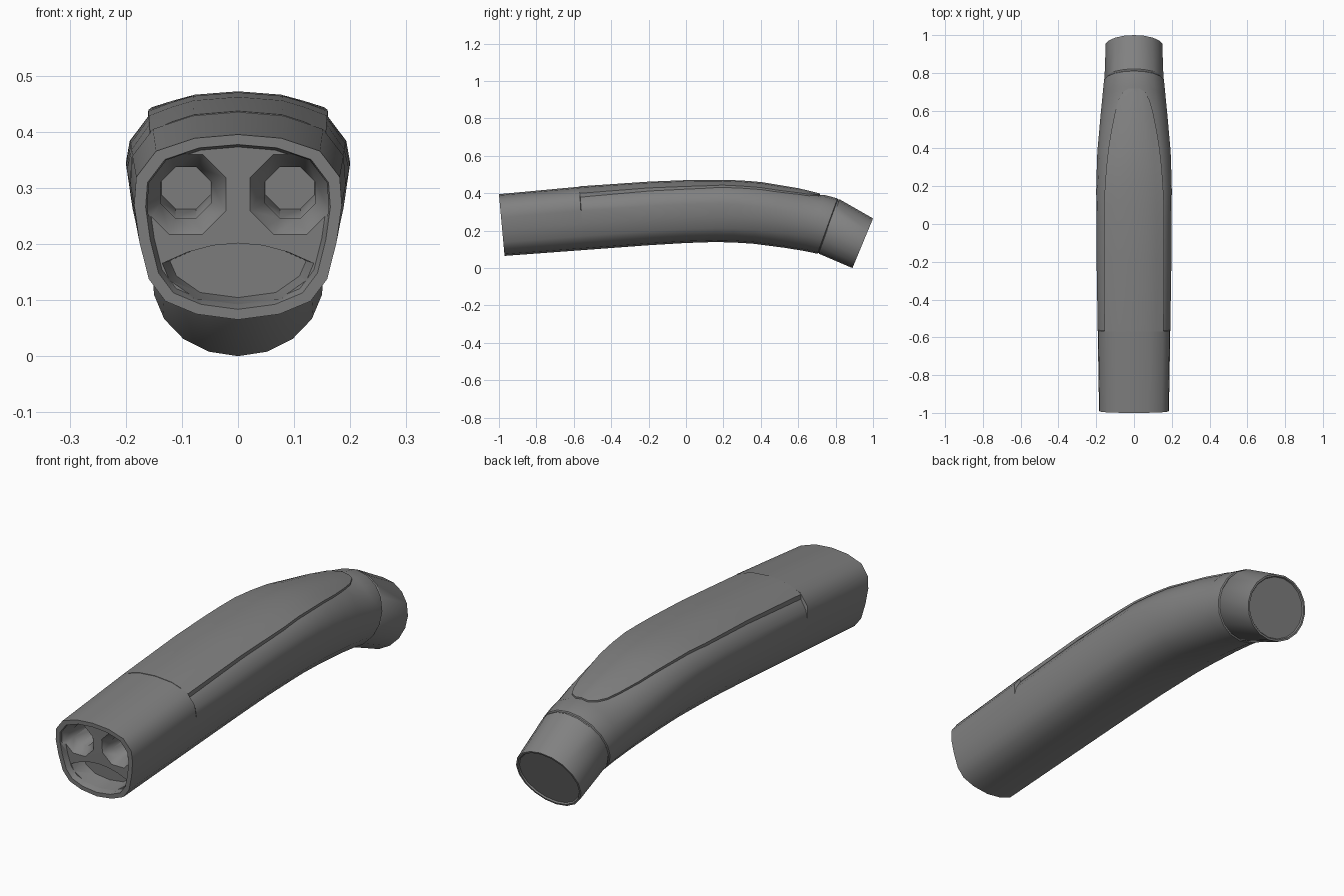
import bpy, bmesh, math
from mathutils import Vector

if "Cube" in bpy.data.objects:
    bpy.data.objects.remove(bpy.data.objects["Cube"])

# stations along the handle: top y, top z, bottom y, bottom z, half width
STATIONS = [(-1, .395, -.97, .065, .185), (-.57, .435, -.55, .096, .192),
            (-.2, .46, -.2, .122, .198), (0, .468, 0, .134, .199),
            (.2, .47, .15, .139, .2), (.3, .466, .25, .137, .198),
            (.4, .458, .36, .13, .195), (.6, .425, .53, .108, .179),
            (.7, .401, .62, .094, .17), (.82, .37, .71, .075, .16),
            (1, .265, .89, 0, .152)]
# half cross-section (width share, height share): front part, then round rear
HALF = [(0, 1), (.42, .98), (.79, .91), (.98, .77), (1, .62),
        (.95, .42), (.86, .22), (.7, .1), (.4, .03), (0, 0)]
ROUND = [(math.sin(math.radians(20 * i)), .5 + .5 * math.cos(math.radians(20 * i)))
         for i in range(10)]

grey = bpy.data.materials.new("dark_grey")
grey.diffuse_color = (.22, .22, .22, 1)
grey.use_nodes = True
grey.node_tree.nodes["Principled BSDF"].inputs["Base Color"].default_value = grey.diffuse_color


def station(s):
    for a, b in zip(STATIONS, STATIONS[1:]):
        if s <= b[0]:
            t = (s - a[0]) / (b[0] - a[0])
            return [p + (q - p) * t for p, q in zip(a, b)]


def half_section(s, scale=1, sink=0):
    yt, zt, yb, zb, w = station(s)
    top, bot = Vector((0, yt, zt)), Vector((0, yb, zb))
    k = min(1, max(0, (s - .2) / .6))
    pts = []
    for i, (h, r) in enumerate(zip(HALF, ROUND)):
        u, v = h[0] + (r[0] - h[0]) * k, h[1] + (r[1] - h[1]) * k
        p = bot.lerp(top, .5 + (v - .5) * scale)
        p.x = u * w * scale
        if i < 4:
            p.z -= sink
            if i == 3:
                p.x -= sink * .3
        pts.append(p)
    return pts


def mirror_ring(pts):
    return pts + [Vector((-p.x, p.y, p.z)) for p in pts[-2:0:-1]]


def loft(name, rings, inset_end=False):
    bm = bmesh.new()
    vs = [[bm.verts.new(p) for p in r] for r in rings]
    n = len(vs[0])
    for a, b in zip(vs, vs[1:]):
        for i in range(n):
            j = (i + 1) % n
            bm.faces.new((a[i], a[j], b[j], b[i]))
    bm.faces.new(vs[0][::-1])
    end = bm.faces.new(vs[-1])
    bmesh.ops.recalc_face_normals(bm, faces=bm.faces)
    if inset_end:
        bmesh.ops.inset_region(bm, faces=[end], thickness=.008, depth=0)
        bmesh.ops.inset_region(bm, faces=[end], thickness=.004, depth=-.006)
    me = bpy.data.meshes.new(name)
    bm.to_mesh(me)
    bm.free()
    me.materials.append(grey)
    ob = bpy.data.objects.new(name, me)
    bpy.context.collection.objects.link(ob)
    return ob


# main handle, its top sunk where the panel lies
def sink(s):
    return 0 if s <= -.57 or s > .725 else .005 + .013 * (.72 - s) / 1.29


body = loft("handle_body", [mirror_ring(half_section(s, k, sink(s))) for s, k in
            [(-1, 1), (-.57, 1), (-.567, 1), (-.2, 1), (0, 1), (.2, 1), (.3, 1), (.4, 1),
             (.5, 1), (.6, 1), (.72, 1), (.735, 1), (.81, 1), (.814, .97)]])

# angled end cap behind a narrow seam
cap = loft("end_cap", [mirror_ring(half_section(s, k)) for s, k in
           [(.811, .97), (.818, .97), (.822, .99), (1, 1)]], True)


# top panel following the handle curve
def panel_ring(s, p):
    pts = half_section(s)[:5]
    row = []
    for i in range(-4, 5):
        x = p * i / 4
        for a, b in zip(pts, pts[1:]):
            if abs(x) <= b.x:
                q = a.lerp(b, (abs(x) - a.x) / (b.x - a.x))
                break
        row.append(Vector((x, q.y, q.z + .002)))
    return row + [v - Vector((0, 0, .03)) for v in row[::-1]]


panel = loft("top_panel", [panel_ring(s, p) for s, p in
             [(-.57, .157), (-.2, .159), (0, .16), (.1, .159), (.2, .154), (.3, .147),
              (.4, .136), (.5, .12), (.6, .1), (.66, .082), (.7, .06), (.718, .03)]])


# cutters in the slanted front end; outlines are front-view x, z
def cutter(outline, rings):
    cx = sum(p[0] for p in outline) / len(outline)
    cz = sum(p[1] for p in outline) / len(outline)
    out = []
    for k, d in rings:
        ring = []
        for x, z in outline:
            x, z = cx + (x - cx) * k, cz + (z - cz) * k
            ring.append(Vector((x, -1 + (.395 - z) * .09 + d * .996, z + d * .09)))
        out.append(ring)
    ob = loft("front_cutter", out)
    ob.hide_render = True
    return ob


def carve(ob):
    m = body.modifiers.new("cut", 'BOOLEAN')
    m.operation, m.solver, m.object = 'DIFFERENCE', 'EXACT', ob
    bpy.context.view_layer.objects.active = body
    bpy.ops.object.modifier_apply(modifier=m.name)
    bpy.data.objects.remove(ob)


# shallow face recess, two deep round sockets and the crescent pocket
rim = [(p.x, p.z) for p in mirror_ring(half_section(-1))]
carve(cutter(rim, [(.91, -.02), (.89, 0), (.85, .025)]))
for side in (-1, 1):
    octagon = [(side * .093 + .083 * math.cos(math.pi / 8 + i * math.pi / 4),
                .286 + .083 * math.sin(math.pi / 8 + i * math.pi / 4)) for i in range(8)]
    carve(cutter(octagon, [(.97, .01), (.93, .025), (.59, .06), (.57, .22)]))
smile = [(0, .199), (.045, .195), (.09, .183), (.135, .163), (.122, .133), (.075, .1), (0, .09)]
smile += [(-x, z) for x, z in smile[-2:0:-1]]
carve(cutter(smile, [(1.01, .01), (1, .025), (.9, .09)]))

# smooth shading with crisp edges
for ob in (body, cap, panel):
    ob.select_set(True)
bpy.context.view_layer.objects.active = body
bpy.ops.object.shade_smooth_by_angle(angle=math.radians(40))
